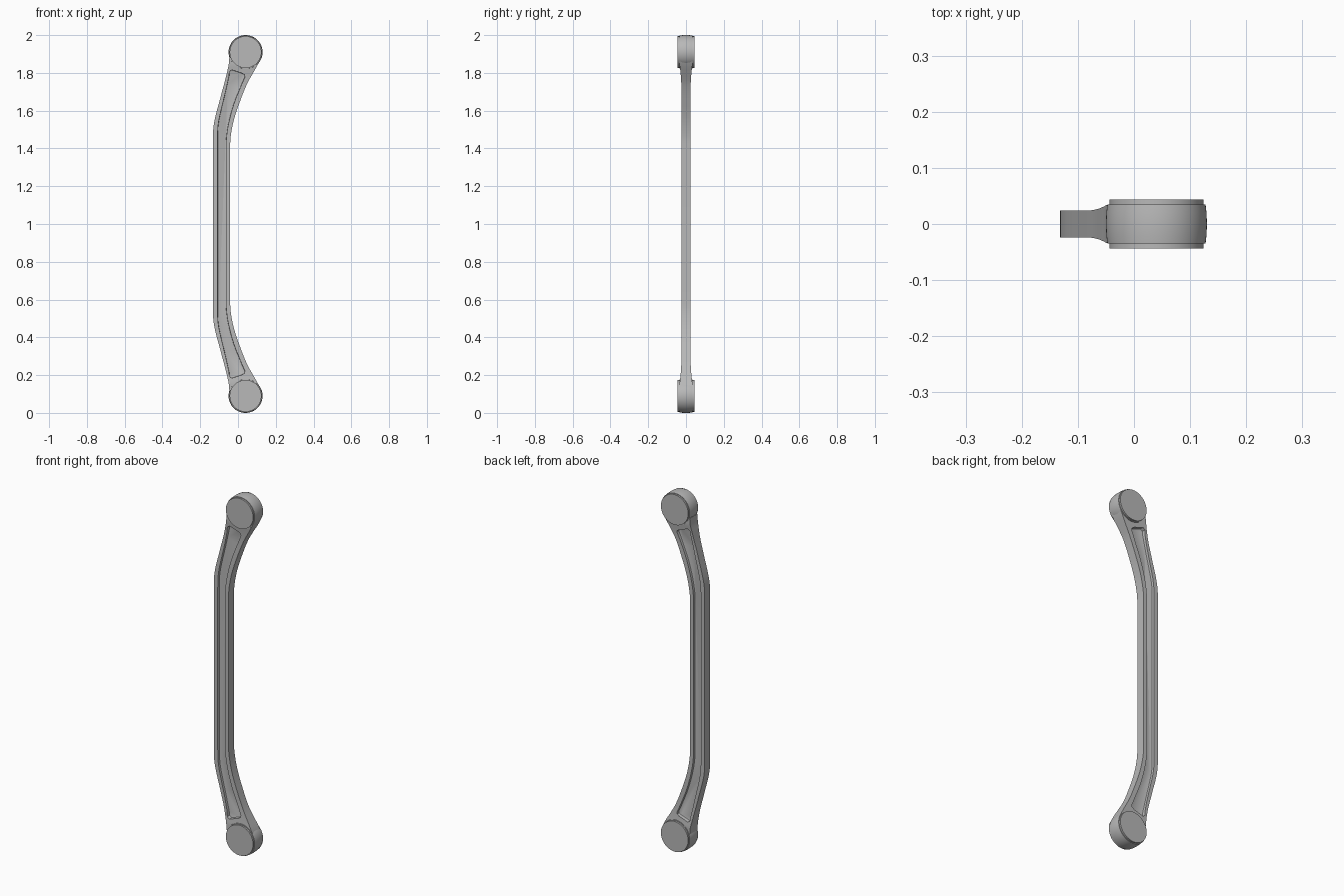
import bpy, bmesh, math
from mathutils import Vector

cube = bpy.data.objects.get("Cube")
if cube:
    bpy.data.objects.remove(cube)

MID = 1.0            # height of the mirror plane
HALF = 0.024         # half thickness of the bar
FLOOR = 0.010        # half thickness of the web between the pockets

grey = bpy.data.materials.new("plain grey metal")
grey.use_nodes = True
tone = (0.48, 0.48, 0.48, 1)
grey.diffuse_color = tone
grey.node_tree.nodes["Principled BSDF"].inputs["Base Color"].default_value = tone


def make_object(name, bm):
    bmesh.ops.recalc_face_normals(bm, faces=bm.faces)
    mesh = bpy.data.meshes.new(name)
    bm.to_mesh(mesh)
    bm.free()
    mesh.materials.append(grey)
    obj = bpy.data.objects.new(name, mesh)
    bpy.context.collection.objects.link(obj)
    return obj


def smooth(obj):
    bpy.ops.object.select_all(action='DESELECT')
    obj.select_set(True)
    bpy.context.view_layer.objects.active = obj
    bpy.ops.object.shade_smooth_by_angle(angle=math.radians(30))


def spline(points, steps=4):
    """Catmull-Rom curve through the points."""
    p = [Vector(q) for q in points]
    p = [2 * p[0] - p[1]] + p + [2 * p[-1] - p[-2]]
    out = []
    for a, b, c, d in zip(p, p[1:], p[2:], p[3:]):
        for i in range(steps):
            t = i / steps
            out.append(b + (c - a) * t / 2 + (a - b * 2.5 + c * 2 - d / 2) * t * t
                       + (b * 1.5 - a / 2 - c * 1.5 + d / 2) * t ** 3)
    return out + [p[-2]]


def mirrored(half):
    """Continue an upper half, listed upwards, below the mirror plane."""
    return [Vector((*v[:-1], -v[-1])) for v in reversed(half)] + list(half)


# Bar: left edge, right edge and height above the middle
stations = [(-.132, -.042, .40), (-.132, -.040, .45), (-.131, -.033, .50),
            (-.124, -.022, .55), (-.112, -.007, .60), (-.098, .011, .65),
            (-.085, .030, .70), (-.071, .052, .75), (-.059, .080, .80),
            (-.050, .103, .84), (-.046, .122, .88)]
bm = bmesh.new()
rings = []
for x0, x1, h in mirrored(spline(stations)):
    flare = min(max((abs(h) - .70) / .14, 0), 1)
    y = HALF + .0095 * flare ** 2
    rings.append([bm.verts.new((x, s, MID + h))
                  for x, s in ((x0, -y), (x1, -y), (x1, y), (x0, y))])
for a, b in zip(rings, rings[1:]):
    for i in range(4):
        j = (i + 1) % 4
        bm.faces.new((a[i], a[j], b[j], b[i]))
bm.faces.new(rings[0])
bm.faces.new(rings[-1])
bar = make_object("bar", bm)

# Pocket outline: the two long edges and the rounded end
pocket_left = spline([(-.108, .45), (-.107, .50), (-.101, .55), (-.090, .60),
                      (-.078, .65), (-.066, .70), (-.047, .785)])
pocket_end = spline([(-.047, .793), (-.045, .807), (-.032, .816), (.022, .798),
                     (.035, .789), (.036, .777)], 1)
pocket_right = spline([(-.063, .40), (-.062, .45), (-.056, .50), (-.046, .55),
                       (-.033, .60), (-.017, .65), (.003, .70), (.026, .755)])
upper = pocket_left + pocket_end + pocket_right[::-1]
outline = upper + [Vector((v.x, -v.y)) for v in reversed(upper)]


def pocket_cutter(side):
    bm = bmesh.new()
    floor = bm.faces.new([bm.verts.new((v.x, side * FLOOR, MID + v.y))
                          for v in outline])
    rim = list(floor.edges)
    grown = bmesh.ops.extrude_face_region(bm, geom=[floor], use_keep_orig=True)
    top = [g for g in grown["geom"] if isinstance(g, bmesh.types.BMVert)]
    bmesh.ops.translate(bm, verts=top, vec=(0, side * .08, 0))
    bmesh.ops.recalc_face_normals(bm, faces=bm.faces)
    # softened corner between the pocket wall and its floor
    bmesh.ops.bevel(bm, geom=rim, offset=.003, segments=2, profile=.5,
                    affect='EDGES')
    return make_object("pocket_cutter", bm)


# Sink a pocket into the front and the back
cutters = [pocket_cutter(s) for s in (-1, 1)]
for cutter in cutters:
    cutter.hide_render = True
    mod = bar.modifiers.new("pocket", 'BOOLEAN')
    mod.operation = 'DIFFERENCE'
    mod.solver = 'EXACT'
    mod.object = cutter
bpy.context.view_layer.update()
cut = bar.evaluated_get(bpy.context.evaluated_depsgraph_get())
mesh = bpy.data.meshes.new_from_object(cut)
bar.modifiers.clear()
bar.data = mesh
for cutter in cutters:
    bpy.data.objects.remove(cutter)
smooth(bar)

# End bosses: a slightly crowned drum with a raised round pad on each face
quarter = [(.084, .044), (.084, .035), (.0875, .035), (.0893, .020), (.090, 0)]
profile = quarter + [(r, -y) for r, y in reversed(quarter[:-1])]
SIDES = 64


def boss(name, z):
    bm = bmesh.new()
    loops = []
    for r, y in profile:
        angles = [math.tau * i / SIDES for i in range(SIDES)]
        loops.append([bm.verts.new((.04 + r * math.cos(a), y, z + r * math.sin(a)))
                      for a in angles])
    for a, b in zip(loops, loops[1:]):
        for i in range(SIDES):
            j = (i + 1) % SIDES
            bm.faces.new((a[i], a[j], b[j], b[i]))
    bm.faces.new(loops[0])
    bm.faces.new(loops[-1])
    smooth(make_object(name, bm))


boss("upper_boss", MID + .91)
boss("lower_boss", MID - .91)
